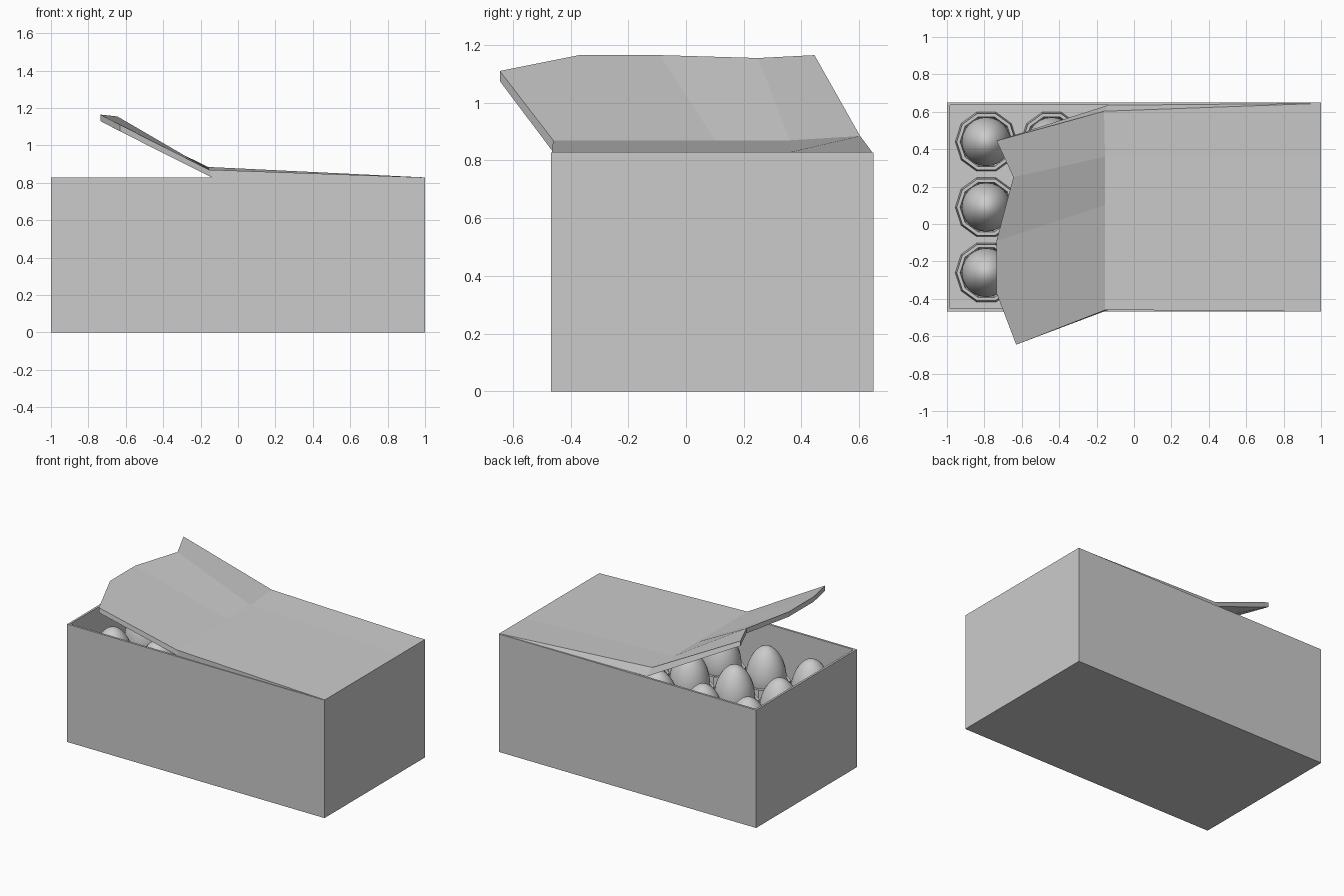
import bpy, bmesh, math

if "Cube" in bpy.data.objects:
    bpy.data.objects.remove(bpy.data.objects["Cube"])

def make_object(name, verts, faces):
    mesh = bpy.data.meshes.new(name)
    mesh.from_pydata(verts, [], faces)
    bm = bmesh.new()
    bm.from_mesh(mesh)
    bmesh.ops.remove_doubles(bm, verts=bm.verts, dist=1e-5)
    bmesh.ops.recalc_face_normals(bm, faces=bm.faces)
    bm.to_mesh(mesh)
    bm.free()
    obj = bpy.data.objects.new(name, mesh)
    bpy.context.collection.objects.link(obj)
    return obj

def revolve(name, profile, sides):
    """Turn an (r, z) profile around the z axis."""
    n = len(profile)
    verts = [(r * math.cos(a), r * math.sin(a), z)
             for a in [math.tau * i / sides for i in range(sides)]
             for r, z in profile]
    faces = [(i * n + k, (i + 1) % sides * n + k,
              (i + 1) % sides * n + k + 1, i * n + k + 1)
             for i in range(sides) for k in range(n - 1)]
    return make_object(name, verts, faces)

# Open carton: outer shell, rim and inner faces
X, Y0, Y1, TOP, WALL = 1.0, -0.468, 0.65, 0.828, 0.015

def rect(inset, z):
    return [(-X + inset, Y0 + inset, z), (X - inset, Y0 + inset, z),
            (X - inset, Y1 - inset, z), (-X + inset, Y1 - inset, z)]

rings = [rect(0, 0), rect(0, TOP), rect(WALL, TOP), rect(WALL, WALL)]
verts = [v for ring in rings for v in ring]
faces = [(0, 1, 2, 3), (12, 13, 14, 15)]
faces += [(r * 4 + i, r * 4 + (i + 1) % 4, r * 4 + 4 + (i + 1) % 4, r * 4 + 4 + i)
          for r in range(3) for i in range(4)]
make_object("carton", verts, faces)

# Tray sheet that carries the cups
bpy.ops.mesh.primitive_cube_add(size=1, location=(0, (Y0 + Y1) / 2, 0.45))
tray = bpy.context.object
tray.name = "tray"
tray.scale = (2 * (X - WALL), Y1 - Y0 - 2 * WALL, 0.02)

# One cup and one egg, repeated over the grid
cup = revolve("cup", [(0.167, 0.45), (0.158, 0.54), (0.14, 0.54),
                      (0.115, 0.43), (0.07, 0.39), (0, 0.38)], 10)
egg_profile = []
for k in range(17):
    t = math.pi * k / 16
    z = -math.cos(t)
    radius = 0.13 * math.sin(t) * (1 - 0.14 * z)
    egg_profile.append((max(radius, 0) if 0 < k < 16 else 0, 0.59 + 0.192 * z))
egg = revolve("egg", egg_profile, 24)
for poly in egg.data.polygons:
    poly.use_smooth = True

for i in range(5):
    for j in range(3):
        for src in (cup, egg):
            obj = src
            if i or j:
                obj = bpy.data.objects.new(f"{src.name}_{i}_{j}", src.data)
                bpy.context.collection.objects.link(obj)
            obj.location = (-0.79 + 0.35 * i, -0.26 + 0.35 * j, 0)

# Bent lid: hinge row, crease row and torn tip row
hinge = [(1, y, 0.829) for y in (-0.465, -0.2, 0.1, 0.36, 0.645)]
crease = [(-0.155, -0.46, 0.87), (-0.155, -0.25, 0.87), (-0.155, 0.1, 0.87),
          (-0.155, 0.36, 0.87), (-0.16, 0.603, 0.885)]
tip = [(-0.63, -0.645, 1.11), (-0.735, -0.37, 1.165), (-0.735, -0.09, 1.165),
       (-0.645, 0.25, 1.155), (-0.735, 0.445, 1.165)]
upper = hinge + crease + tip
lower = [(x, y, z - 0.004) for x, y, z in hinge]
lower += [(-0.14, y, 0.829) for y in (-0.46, -0.25, 0.1, 0.36, 0.635)]
lower += [(x, y, z - 0.035) for x, y, z in tip]
faces = []
for r in range(2):
    for c in range(4):
        a = r * 5 + c
        quad = (a, a + 1, a + 6, a + 5)
        faces += [quad, tuple(v + 15 for v in quad)]
border = [0, 1, 2, 3, 4, 9, 14, 13, 12, 11, 10, 5]
for a, b in zip(border, border[1:] + border[:1]):
    faces.append((a, b, b + 15, a + 15))
make_object("lid", upper + lower, faces)
